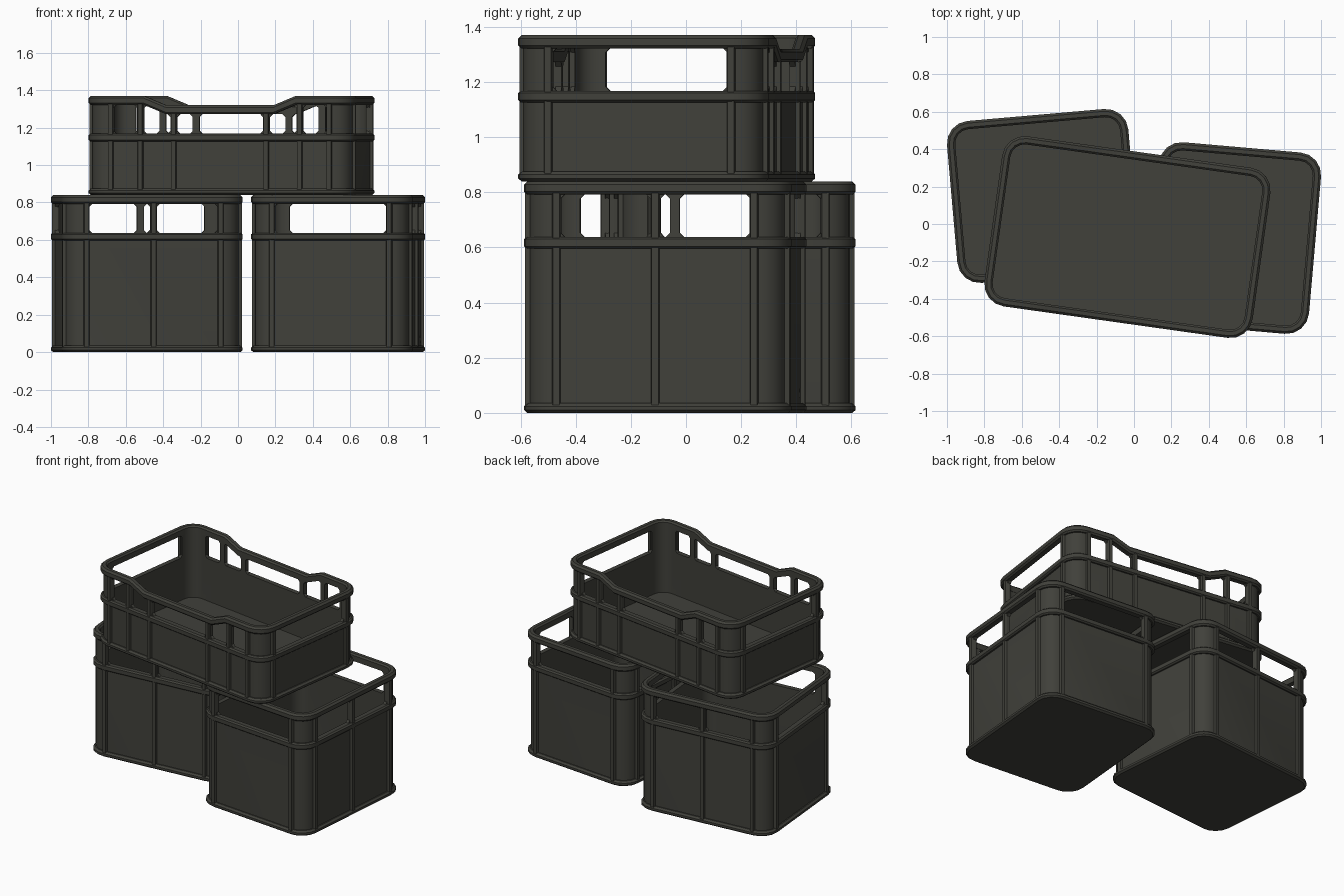
import bpy, bmesh, math
from mathutils import Matrix, Vector

if "Cube" in bpy.data.objects:
    bpy.data.objects.remove(bpy.data.objects["Cube"])

plastic = bpy.data.materials.new("dark olive grey plastic")
plastic.diffuse_color = (0.052, 0.052, 0.043, 1)
plastic.use_nodes = True
plastic.node_tree.nodes["Principled BSDF"].inputs["Base Color"].default_value = plastic.diffuse_color
R, SEG = 0.12, 4                  # corner radius and corner sides
WALL_OUT, WALL_IN = 0.02, 0.042   # insets of the wall faces


def finish(bm, name, place):
    bmesh.ops.recalc_face_normals(bm, faces=bm.faces)
    me = bpy.data.meshes.new(name)
    bm.to_mesh(me)
    bm.free()
    me.materials.append(plastic)
    ob = bpy.data.objects.new(name, me)
    bpy.context.collection.objects.link(ob)
    ob.matrix_world = place
    return ob


def smooth(ob):
    bpy.ops.object.select_all(action='DESELECT')
    ob.select_set(True)
    bpy.context.view_layer.objects.active = ob
    bpy.ops.object.shade_smooth_by_angle(angle=math.radians(30))


def crate(name, place, w, d, h, band, long_ribs, short_rib, long_windows, dip=None):
    rim = h - 0.048               # underside of the rim
    half = [(w / 2, d / 2), (d / 2, w / 2)]   # half length, distance from centre

    def drop(u, side):            # lowered hand opening on the long sides
        if not dip or side % 2:
            return 0.0
        a, b, depth = dip
        return -depth * min(1, max(0, (b - abs(u)) / (b - a)))

    def pt(side, u, inset, z):    # point on one side of the crate
        p = Vector((u, -(half[side % 2][1] - inset), z))
        return Matrix.Rotation(side * math.pi / 2, 3, 'Z') @ p

    def outline(inset, z, follow):
        pts = []
        for s in range(4):
            L, D = half[s % 2]
            us = [-(L - R), L - R]
            if dip and s % 2 == 0:
                us[1:1] = [-dip[1], -dip[0], dip[0], dip[1]]
            pts += [pt(s, u, inset, z + follow * drop(u, s)) for u in us]
            for k in range(1, SEG):
                t = k / SEG * math.pi / 2
                r = R - inset
                pts.append(pt(s, L - R + r * math.sin(t), R - r * math.cos(t), z))
        return pts

    def sweep(part, section, closed=True):
        bm = bmesh.new()
        rows = [[bm.verts.new(p) for p in outline(i, z, f)] for i, z, f in section]
        n = len(rows[0])
        for j in range(len(rows) if closed else len(rows) - 1):
            A, B = rows[j], rows[(j + 1) % len(rows)]
            for i in range(n):
                bm.faces.new((A[i], A[(i + 1) % n], B[(i + 1) % n], B[i]))
        if not closed:
            bm.faces.new(rows[0])
            bm.faces.new(rows[-1])
        return finish(bm, name + "_" + part, place)

    # base tray, wall, middle band and rim
    base = sweep("base", [(0.012, 0, 0), (0, 0.01, 0), (0, 0.024, 0), (0.012, 0.035, 0),
                          (0.03, 0.035, 0)], closed=False)
    wall = sweep("wall", [(WALL_OUT, 0.02, 0), (WALL_OUT, rim + 0.01, 1),
                          (WALL_IN, rim + 0.01, 1), (WALL_IN, 0.02, 0)])
    belt = sweep("band", [(0.03, band - 0.042, 0), (0.01, band - 0.042, 0), (0, band - 0.034, 0),
                          (0, band - 0.008, 0), (0.01, band, 0), (0.03, band, 0)])
    top = sweep("rim", [(0.01, rim, 1), (0, rim + 0.01, 1), (0, h - 0.012, 1), (0.012, h, 1),
                        (0.034, h, 1), (0.044, h - 0.01, 1), (0.044, rim, 1)])

    # window openings, with clipped corners, cut through the wall
    bm = bmesh.new()
    c = 0.015
    sr = short_rib - 0.015
    for s in range(4):
        for u0, u1 in (long_windows if s % 2 == 0 else [(-sr, sr)]):
            zt = lambda u: rim + drop(u, s)
            poly = [(u0, band + c), (u0 + c, band), (u1 - c, band), (u1, band + c),
                    (u1, zt(u1) - c), (u1 - c, zt(u1 - c))]
            if dip and s % 2 == 0:
                breaks = sorted([-dip[1], -dip[0], dip[0], dip[1]], reverse=True)
                poly += [(u, zt(u)) for u in breaks if u0 + c < u < u1 - c]
            poly += [(u0 + c, zt(u0 + c)), (u0, zt(u0) - c)]
            near = [bm.verts.new(pt(s, u, -0.03, z)) for u, z in poly]
            far = [bm.verts.new(pt(s, u, 0.08, z)) for u, z in poly]
            bm.faces.new(near)
            bm.faces.new(far)
            for i in range(len(poly)):
                j = (i + 1) % len(poly)
                bm.faces.new((near[i], near[j], far[j], far[i]))
    cutter = finish(bm, name + "_window_cutter", place)
    cutter.hide_render = True
    mod = wall.modifiers.new("windows", 'BOOLEAN')
    mod.operation, mod.solver, mod.object = 'DIFFERENCE', 'EXACT', cutter
    bpy.context.view_layer.objects.active = wall
    bpy.ops.object.modifier_apply(modifier=mod.name)
    bpy.data.objects.remove(cutter)

    # tapered upright ribs
    bm = bmesh.new()
    for s in range(4):
        for u in (long_ribs if s % 2 == 0 else [-short_rib, short_rib]):
            zt = rim + 0.012 + drop(u, s)
            quads = [[bm.verts.new(pt(s, u + a, i, z))
                      for a, i in ((-0.012, 0.005), (0.012, 0.005), (0.018, 0.03), (-0.018, 0.03))]
                     for z in (0.02, zt)]
            for q in quads:
                bm.faces.new(q)
            for i in range(4):
                j = (i + 1) % 4
                bm.faces.new((quads[0][i], quads[0][j], quads[1][j], quads[1][i]))
    finish(bm, name + "_ribs", place)
    for ob in (base, wall, belt, top):
        smooth(ob)


def at(x, y, z, deg):
    return Matrix.Translation((x, y, z)) @ Matrix.Rotation(math.radians(deg), 4, 'Z')


# two deep crates side by side
for label, place in (("left_crate", at(-0.4875, 0.15, 0, 5)),
                     ("right_crate", at(0.535, -0.075, 0, 85))):
    crate(label, place, 0.973, 0.869, 0.84, 0.638, [-0.36, 0, 0.36], 0.315,
          [(-0.345, -0.018), (0.018, 0.345)])

# shallow crate with dipped long sides on top
half_windows = [(0.268, 0.412), (0.448, 0.575)]
crate("top_crate", at(-0.035, -0.07, 0.84, -8), 1.448, 0.918, 0.53, 0.328,
      [s * u for s in (-1, 1) for u in (0.25, 0.43, 0.59)], 0.335,
      [(-0.232, 0.232)] + half_windows + [(-b, -a) for a, b in half_windows],
      dip=(0.29, 0.41, 0.05))
